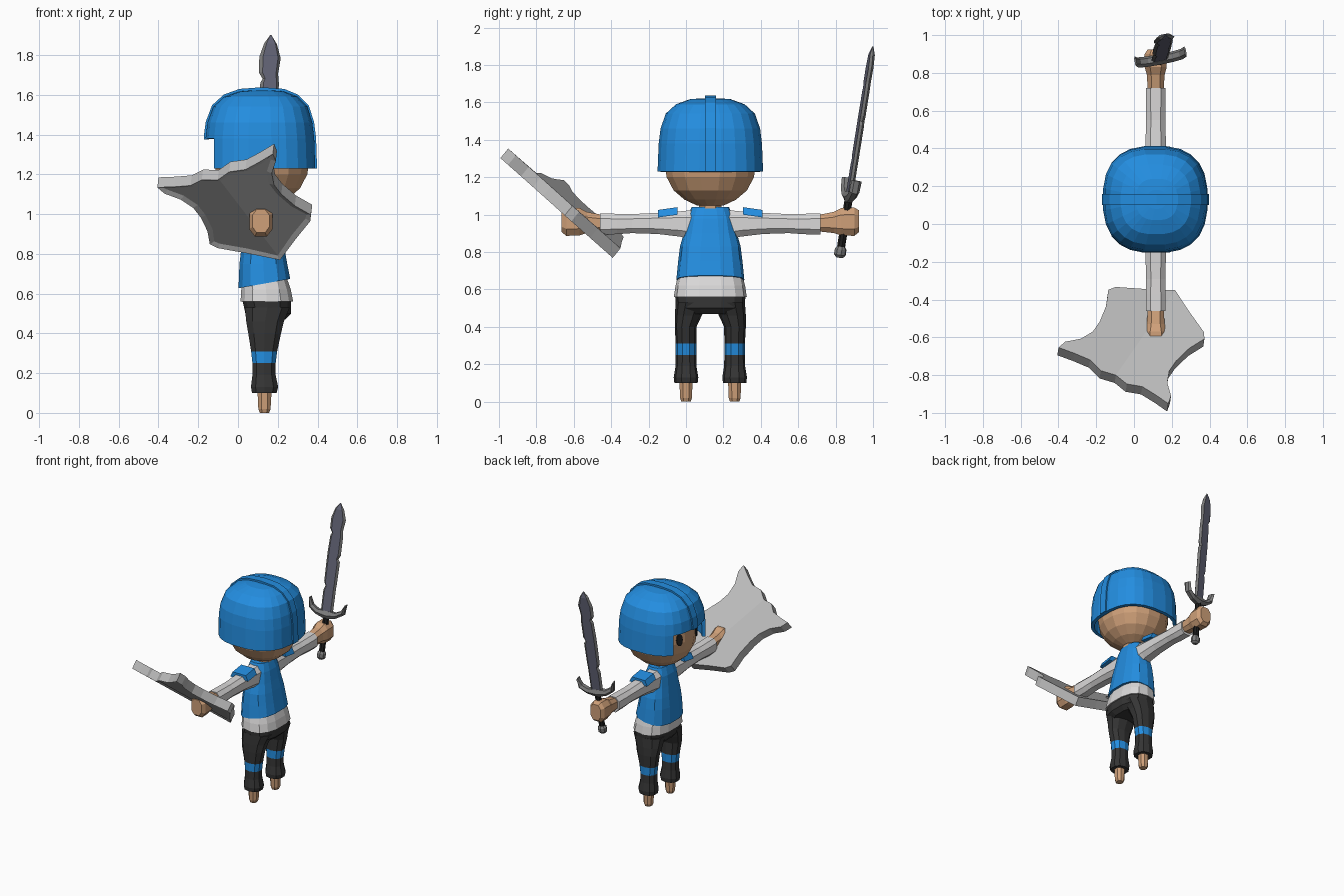
import bpy, bmesh, math
from mathutils import Vector as V

if "Cube" in bpy.data.objects:
    bpy.data.objects.remove(bpy.data.objects["Cube"])

CX, CY = 0.12, 0.13          # body axis; the figure looks towards -x


def mat(name, r, g, b):
    m = bpy.data.materials.new(name)
    m.diffuse_color = (r, g, b, 1)
    m.use_nodes = True
    m.node_tree.nodes["Principled BSDF"].inputs["Base Color"].default_value = m.diffuse_color
    return m


BLUE = mat("blue cloth", 0.017, 0.27, 0.75)
WHITE = mat("white cloth", 0.70, 0.69, 0.69)
DARK = mat("charcoal cloth", 0.036, 0.036, 0.036)
SKIN = mat("skin", 0.62, 0.35, 0.19)
GREY = mat("shield grey", 0.50, 0.50, 0.50)
SLATE = mat("blade slate", 0.13, 0.135, 0.19)
STEEL = mat("steel grey", 0.20, 0.20, 0.20)
BLACK = mat("black", 0.012, 0.012, 0.012)


def finish(name, bm, mats):
    bmesh.ops.recalc_face_normals(bm, faces=bm.faces[:])
    me = bpy.data.meshes.new(name)
    bm.to_mesh(me)
    bm.free()
    for m in mats:
        me.materials.append(m)
    ob = bpy.data.objects.new(name, me)
    bpy.context.collection.objects.link(ob)
    return ob


def ring(c, a, b, n=12, p=2, ph=0.0):
    """Superellipse ring around c with half axes a and b."""
    pts = []
    for i in range(n):
        t = 2 * math.pi * (i + ph) / n
        k = [math.copysign(abs(f) ** (2 / p), f) for f in (math.cos(t), math.sin(t))]
        pts.append(V(c) + V(a) * k[0] + V(b) * k[1])
    return pts


def loft(name, rings, mats, pick=None, skip=None, caps=True):
    """Skin a list of rings; pick(i, j) gives a material, skip(centre) drops a face."""
    bm = bmesh.new()
    vs = [[bm.verts.new(p) for p in r] for r in rings]
    n = len(rings[0])
    for i in range(len(vs) - 1):
        for j in range(n):
            q = (vs[i][j], vs[i][(j + 1) % n], vs[i + 1][(j + 1) % n], vs[i + 1][j])
            if skip and skip(sum((v.co for v in q), V()) / 4):
                continue
            bm.faces.new(q).material_index = pick(i, j) if pick else 0
    if caps:
        bm.faces.new(vs[0])
    if caps or skip:
        bm.faces.new(vs[-1])
    return finish(name, bm, mats)


def upright(name, rows, mats, n=12, p=2.3, y=CY, **kw):
    """Vertical loft from rows of (z, x0, x1, y half width, y shift)."""
    return loft(name, [ring(((x0 + x1) / 2, y + s, z), ((x1 - x0) / 2, 0, 0), (0, h, 0), n, p, 0.5)
                       for z, x0, x1, h, s in rows], mats, **kw)


def sweep(name, pts, u, v, w, m, n=4):
    """Bar along pts in the u, v plane; w is its half depth vector."""
    rings = []
    for i, (q, r) in enumerate(pts):
        d = pts[min(i + 1, len(pts) - 1)][0] - pts[max(i - 1, 0)][0]
        s, h = d.dot(u), d.dot(v)
        a = (v * s - u * h).normalized() * r
        rings.append(ring(q, a, w, n, 2, 0.5))
    return loft(name, rings, [m])


# Head
upright("head", [(CZ, CX - 0.245 * k, CX + 0.245 * k, 0.25 * k, 0) for CZ, k in
                 ((1.05, .3), (1.08, .56), (1.13, .8), (1.2, .95), (1.28, 1), (1.38, .97), (1.46, .8), (1.52, .5))],
        [SKIN], n=16, p=2.1)
upright("neck", [(0.98, 0.06, 0.19, 0.065, 0), (1.08, 0.06, 0.19, 0.065, 0)], [SKIN], n=8)

# Eyes: thin ovals lying on the face
for s, side in ((-1, "right"), (1, "left")):
    nrm = V((-0.9, s * 0.42, 0.08)).normalized()
    t = V((0, 0, 1)).cross(nrm).normalized()
    up = nrm.cross(t)
    c = V((-0.106, CY + s * 0.10, 1.31))
    loft(side + "_eye", [ring(c + nrm * d, t * 0.024, up * 0.045, 10) for d in (-0.004, 0.005)], [BLACK])

# Helmet with an open face, and its ridge
helm = upright("helmet", [(1.23, -0.165, 0.39, 0.284, 0), (1.38, -0.165, 0.385, 0.278, 0),
                          (1.46, -0.155, 0.375, 0.268, 0), (1.54, -0.125, 0.35, 0.24, 0),
                          (1.59, -0.07, 0.30, 0.185, 0), (1.617, 0.01, 0.23, 0.11, 0),
                          (1.622, 0.07, 0.17, 0.05, 0)],
               [BLUE], n=24, p=2.6, caps=False, skip=lambda c: c.z < 1.38 and c.x < -0.10)
sol = helm.modifiers.new("thickness", 'SOLIDIFY')
sol.thickness, sol.offset = 0.025, -1
ridge = [(-.158, 1.375), (-.158, 1.40), (-.15, 1.46), (-.12, 1.54), (-.065, 1.59), (.01, 1.617), (.12, 1.625),
         (.23, 1.617), (.295, 1.59), (.345, 1.54), (.37, 1.46), (.38, 1.38), (.385, 1.23)]
sweep("helmet_ridge", [(V((x, CY, z)), 0.018) for x, z in ridge],
      V((1, 0, 0)), V((0, 0, 1)), V((0, 0.042, 0)), BLUE)

# Vest and shirt hem
vest = upright("vest", [(0.65, 0.0, 0.265, 0.182, 0), (0.75, 0.005, 0.25, 0.172, 0), (0.83, 0.015, 0.235, 0.162, 0),
                        (0.90, 0.025, 0.22, 0.142, 0), (0.98, 0.035, 0.205, 0.125, 0),
                        (1.04, 0.055, 0.185, 0.10, 0)], [BLUE], n=14, p=2.6)
for v in vest.data.vertices:                     # lower edge rises to the back
    if v.co.z < 0.66:
        v.co.z += (v.co.x - 0.13) * 0.18
upright("shirt_hem", [(0.56, 0.01, 0.28, 0.195, 0), (0.62, 0.014, 0.268, 0.186, 0),
                      (0.70, 0.02, 0.24, 0.165, 0)], [WHITE], n=14, p=2.6)

# Trousers, feet
upright("trouser_seat", [(0.47, 0.06, 0.24, 0.13, 0), (0.50, 0.035, 0.27, 0.183, 0),
                         (0.565, 0.02, 0.27, 0.188, 0)], [DARK], n=14, p=2.6)
LEG = [(0.53, .03, .265, .085, .10), (0.46, .037, .235, .072, .118), (0.40, .048, .22, .058, .132),
       (0.31, .063, .20, .055, .13), (0.25, .07, .192, .055, .13), (0.19, .07, .192, .056, .13),
       (0.13, .062, .205, .066, .13), (0.10, .068, .197, .062, .13)]
for s, side in ((-1, "right"), (1, "left")):
    upright(side + "_trouser_leg", [(z, a, b, h, s * o) for z, a, b, h, o in LEG], [DARK, BLUE], n=10,
            pick=lambda i, j: int(i == 3))
    upright(side + "_foot", [(0, .108, .158, .027, s * .13), (.02, .1, .166, .034, s * .13),
                             (.12, .095, .172, .038, s * .13)], [SKIN], n=8)

# Arms, fists, shoulder plates; d is the distance from the body axis
ARM = [(.09, .945, .065, .085), (.16, .95, .063, .072), (.28, .953, .058, .060), (.42, .952, .054, .054),
       (.50, .950, .056, .058), (.59, .950, .056, .060)]
FIST = [(.585, .955, .045, .048), (.66, .958, .05, .06), (.70, .962, .062, .078),
        (.77, .962, .062, .080), (.795, .965, .045, .062)]
for s, side in ((-1, "right"), (1, "left")):
    for part, rows, m in (("sleeve", ARM, WHITE), ("fist", FIST, SKIN)):
        loft(side + "_" + part, [ring((.115, CY + s * d, z), (rx, 0, 0), (0, 0, rz), 8, 2.6, 0.5)
                                 for d, z, rx, rz in rows], [m])
    loft(side + "_shoulder_plate",
         [[V((.115 + x, CY + s * d, z + dz)) for x, z in
           ((-.075, .985), (-.055, 1.025), (.055, 1.025), (.075, .985), (.055, .985), (-.055, .985))]
          for d, dz in ((.175, .015), (.28, .0))], [BLUE])

# Shield: two flat halves meeting at a crease, with a sunk outer panel
O, U, W = V((-.11, -.82, 1.24)), V((.86, -.44, .25)).normalized(), V((.46, .66, -.59)).normalized()
N = U.cross(W).normalized()
HALF = [(0, .03), (.08, .005), (.16, .03), (.25, .015), (.337, -.005), (.325, .05), (.265, .12), (.235, .20),
        (.235, .28), (.255, .39), (.295, .49), (.27, .53), (.145, .61), (0, .71)]
bm = bmesh.new()
crease = {}
for s in (-1, 1):
    vs = []
    for a, t in HALF:
        key = (s * a, t)
        if key not in crease:
            crease[key] = bm.verts.new(O + U * s * a + W * t + N * (0.10 * (a - 0.33) - 0.033))
        vs.append(crease[key])
    bm.faces.new(vs if s > 0 else vs[::-1])
ext = bmesh.ops.extrude_face_region(bm, geom=bm.faces[:], use_keep_orig=True)["geom"]
bmesh.ops.translate(bm, vec=N * 0.066, verts=[g for g in ext if isinstance(g, bmesh.types.BMVert)])
for e in [e for e in bm.edges if len(e.link_faces) > 2]:      # drop the wall inside the crease, if any
    print("extra wall", e.index)
bmesh.ops.recalc_face_normals(bm, faces=bm.faces[:])
bm.normal_update()
outer = [f for f in bm.faces if f.normal.dot(N) < -0.8]
bmesh.ops.inset_region(bm, faces=outer, thickness=0.025, depth=-0.012)
finish("shield", bm, [GREY])

# Sword
P0 = V((.125, .82, .77))
AX = V((.035, .157, .987)).normalized()
G = V((.97, .2, 0))
G = (G - AX * G.dot(AX)).normalized()
T = AX.cross(G)
BLADE = [(.32, .045, .045), (.50, .046, .046), (.53, .034, .046), (.56, .048, .048), (.72, .05, .05),
         (.74, .05, .036), (.77, .05, .05), (.90, .045, .05), (.92, .034, .048), (.95, .054, .044),
         (1.03, .055, .055), (1.10, .033, .033), (1.145, .003, .003)]
rings = []
for h, l, r in BLADE:
    c, t = P0 + AX * h, T * (0.013 if h < 1.12 else 0.002)
    rings.append([c + G * r, c + G * r * .7 + t, c - G * l * .7 + t,
                  c - G * l, c - G * l * .7 - t, c + G * r * .7 - t])
loft("sword_blade", rings, [SLATE, STEEL], pick=lambda i, j: int(j not in (1, 4)))
sweep("sword_guard", [(P0 + G * s + AX * h, r) for s, h, r in
                      ((-.135, .425, .005), (-.118, .365, .02), (-.07, .335, .022), (0, .325, .035),
                       (.07, .335, .022), (.118, .365, .02), (.135, .425, .005))],
      G, AX, T * 0.028, STEEL, 6)
loft("sword_grip", [ring(P0 + AX * h, G * .022, T * .022, 8) for h in (.05, .31)], [BLACK])
loft("sword_pommel", [ring(P0 + AX * h, G * r, T * r, 8) for h, r in
                      ((0, .018), (.015, .032), (.045, .032), (.065, .018))], [STEEL])
